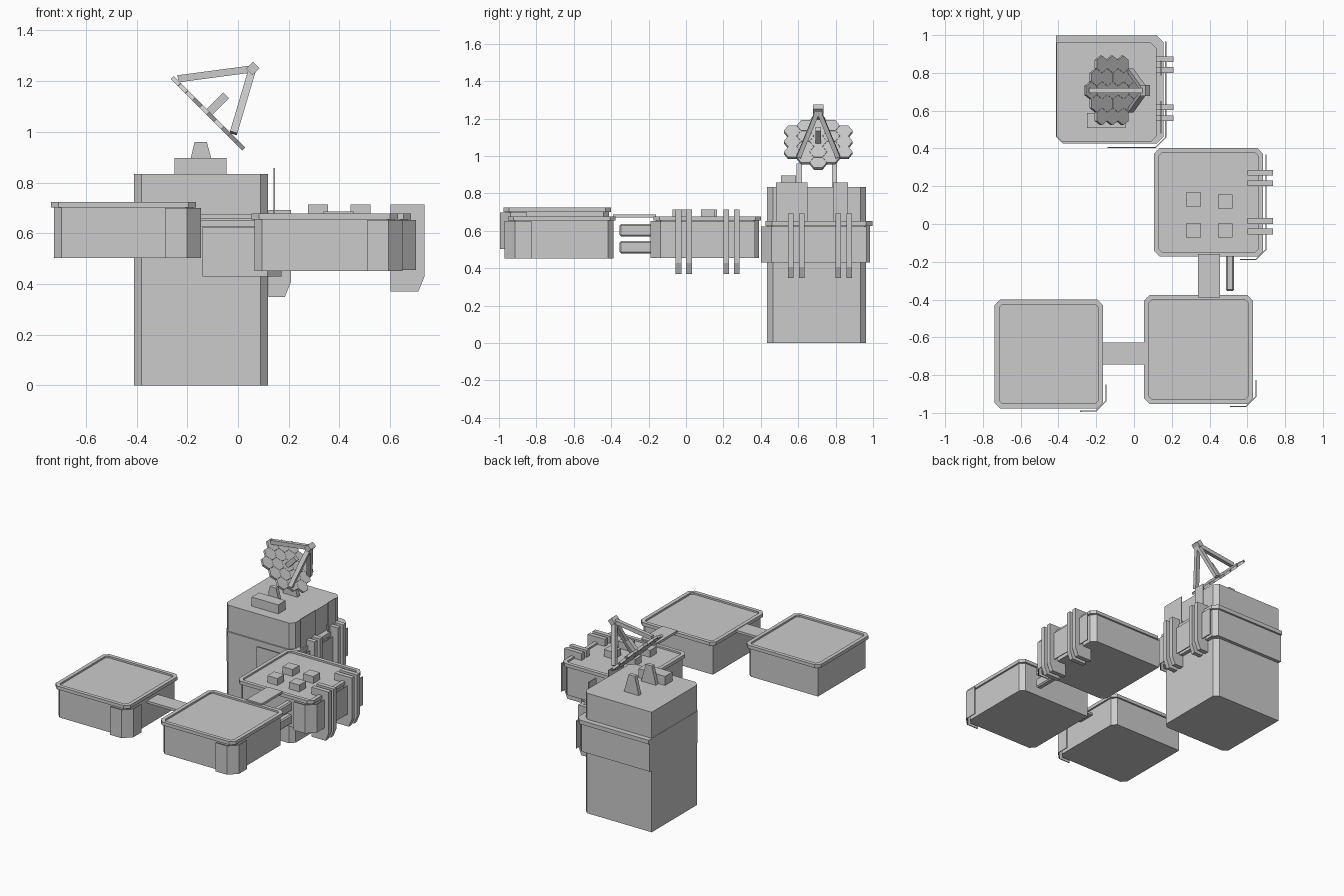
import bpy, bmesh, math
from mathutils import Vector, Matrix

if "Cube" in bpy.data.objects:
    bpy.data.objects.remove(bpy.data.objects["Cube"])

grey = bpy.data.materials.new("plain grey")
grey.diffuse_color = (0.6, 0.6, 0.6, 1)
grey.use_nodes = True
grey.node_tree.nodes["Principled BSDF"].inputs["Base Color"].default_value = grey.diffuse_color


def finish(name, bm):
    bmesh.ops.recalc_face_normals(bm, faces=bm.faces)
    me = bpy.data.meshes.new(name)
    bm.to_mesh(me)
    bm.free()
    me.materials.append(grey)
    ob = bpy.data.objects.new(name, me)
    bpy.context.collection.objects.link(ob)
    return ob


def prism(name, pts, depth, recess=None):
    """Extrude a polygon of 3D points along depth; recess = (rim width, drop) sinks the end face."""
    bm = bmesh.new()
    base = bm.faces.new([bm.verts.new(p) for p in pts])
    ext = bmesh.ops.extrude_face_region(bm, geom=[base], use_keep_orig=True)["geom"]
    bmesh.ops.translate(bm, vec=depth, verts=[g for g in ext if isinstance(g, bmesh.types.BMVert)])
    bmesh.ops.recalc_face_normals(bm, faces=bm.faces)
    if recess:
        top = max(bm.faces, key=lambda f: f.calc_center_median().z)
        bmesh.ops.inset_region(bm, faces=[top], thickness=recess[0])
        inner = bmesh.ops.extrude_face_region(bm, geom=[top])["geom"]
        bmesh.ops.translate(bm, vec=(0, 0, -recess[1]),
                            verts=[g for g in inner if isinstance(g, bmesh.types.BMVert)])
        if top.is_valid:
            bm.faces.remove(top)
    return finish(name, bm)


def outline(x0, x1, y0, y1, z, c, back_left=None):
    """Rectangle with chamfered corners; the back left corner may differ."""
    b = c if back_left is None else back_left
    pts = [(x0 + c, y0), (x1 - c, y0), (x1, y0 + c), (x1, y1 - c), (x1 - c, y1)]
    pts += [(x0 + b, y1), (x0, y1 - b)] if b else [(x0, y1)]
    return [(x, y, z) for x, y in pts + [(x0, y0 + c)]]


def box(name, x0, x1, y0, y1, z0, z1):
    return prism(name, [(x0, y0, z0), (x1, y0, z0), (x1, y1, z0), (x0, y1, z0)], (0, 0, z1 - z0))


def guard(name, pts, z0, z1):
    """Thin upright plate following a path seen from above."""
    bm = bmesh.new()
    for (ax, ay), (bx, by) in zip(pts, pts[1:]):
        bm.faces.new([bm.verts.new(p) for p in
                      [(ax, ay, z0), (bx, by, z0), (bx, by, z1), (ax, ay, z1)]])
    bmesh.ops.remove_doubles(bm, verts=bm.verts, dist=1e-5)
    ob = finish(name, bm)
    m = ob.modifiers.new("thickness", "SOLIDIFY")
    m.thickness, m.offset = 0.006, 0


def beam(name, a, b, w, h, side=Vector((0, 1, 0))):
    """Square bar between two points."""
    a, b = Vector(a), Vector(b)
    d = (b - a).normalized()
    s = (side - d * side.dot(d)).normalized()
    u = d.cross(s)
    return prism(name, [a + s * i * w / 2 + u * j * h / 2
                        for i, j in ((-1, -1), (1, -1), (1, 1), (-1, 1))], b - a)


def module(name, x0, x1, y0, y1, z0, z1, side_len):
    """Low box with a tray-like rim and a plate around its front right corner."""
    g = 0.012
    prism(name + "_body", outline(x0 + g, x1 - g, y0 + g, y1 - g, z0, 0.03, 0), (0, 0, z1 - 0.023 - z0))
    prism(name + "_rim", outline(x0, x1, y0, y1, z1 - 0.023, 0.03), (0, 0, 0.023), (0.028, 0.012))
    gx, gy = x1 + 0.016, y0 - 0.014
    guard(name + "_corner_guard", [(gx - 0.138, gy), (gx - 0.053, gy), (gx, gy + 0.053),
                                   (gx, gy + side_len)], z0, z1 - 0.025)


def fins(name, ys, x0, x1, z0, z1):
    """Upright clamp fins with a cut lower corner."""
    for i, y in enumerate(ys):
        prism(f"{name}_{i}", [(x0, y - 0.015, z0), (x1 - 0.024, y - 0.015, z0), (x1, y - 0.015, z0 + 0.058),
                              (x1, y - 0.015, z1), (x0, y - 0.015, z1)], (0, 0.03, 0))


# Three low modules
module("left_module", -0.738, -0.165, -0.977, -0.40, 0.503, 0.724, 0.14)
module("right_module", 0.053, 0.63, -0.953, -0.376, 0.452, 0.677, 0.14)
module("middle_module", 0.106, 0.683, -0.173, 0.402, 0.455, 0.677, 0.555)

# Blocks and clamps on the middle module
for i, (x, y) in enumerate([(0.315, 0.13), (0.483, 0.118), (0.315, -0.035), (0.483, -0.035)]):
    box(f"roof_block_{i}", x - 0.039, x + 0.039, y - 0.037, y + 0.037, 0.66, 0.713)
fins("module_clamp_fin", (0.272, 0.216, 0.016, -0.04), 0.602, 0.735, 0.37, 0.714)

# Bridges and pipes between modules
box("front_bridge", -0.18, 0.07, -0.745, -0.627, 0.657, 0.673)
box("side_bridge", 0.338, 0.455, -0.39, -0.16, 0.67, 0.686)
for i, z in enumerate((0.603, 0.513)):
    pipe = box(f"docking_pipe_{i}", 0.487, 0.53, -0.355, -0.16, z - 0.033, z + 0.033)
    m = pipe.modifiers.new("bevel", "BEVEL")
    m.width, m.segments = 0.008, 1

# Tower with wrapped collar
prism("tower", outline(-0.41, 0.118, 0.434, 0.962, 0, 0.03, 0), (0, 0, 0.834))
prism("tower_collar", outline(-0.411, 0.143, 0.432, 0.985, 0.43, 0.03, 0), (0, 0, 0.20))
prism("tower_collar_rim", outline(-0.412, 0.155, 0.425, 0.998, 0.625, 0.035, 0), (0, 0, 0.028))
guard("tower_guard", [(-0.14, 0.405), (0.115, 0.405), (0.168, 0.458), (0.168, 0.965)], 0.43, 0.622)
for i, (a, b) in enumerate([(0.48, 0.65), (0.785, 0.865)]):
    box(f"tower_side_plate_{i}", 0.140, 0.146, a, b, 0.43, 0.858)
fins("tower_clamp_fin", (0.872, 0.815, 0.618, 0.56), 0.12, 0.208, 0.348, 0.692)

# Equipment on the tower roof
box("roof_unit", -0.25, -0.045, 0.507, 0.587, 0.82, 0.897)
for i, y in enumerate((0.592, 0.78)):
    prism(f"dish_support_{i}", [(-0.205, y, 0.82), (-0.085, y, 0.82), (-0.123, y, 0.96),
                                (-0.171, y, 0.96)], (0, 0.027, 0))

# Dish made of hexagonal tiles in a plane tilted by 45 degrees
n = Vector((1, 0, 1)).normalized()
u = Vector((-1, 0, 1)).normalized()
v = Vector((0, 1, 0))
centre = Vector((-0.118, 0.707, 1.073))
s = 0.0462
for col in range(-2, 3):
    rows = 5 - abs(col)
    for r in range(rows):
        c = centre + v * col * 1.5 * s + u * (r - (rows - 1) / 2) * math.sqrt(3) * s - n * 0.008
        prism(f"dish_tile_{col + 2}_{r}",
              [c + (v * math.cos(k * math.pi / 3) + u * math.sin(k * math.pi / 3)) * s * 0.985
               for k in range(6)], n * 0.016)

# Feed horn and tripod
apex = Vector((0.057, 0.707, 1.248))
beam("dish_feed", centre, centre + n * 0.1, 0.028, 0.032)
beam("tripod_head", apex - n * 0.018, apex + n * 0.022, 0.058, 0.036)
beam("tripod_leg_top", (-0.237, 0.707, 1.209), apex, 0.026, 0.028)
for i, y in enumerate((0.602, 0.812)):
    beam(f"tripod_leg_{i}", (-0.018, y, 0.995), apex, 0.024, 0.03)
